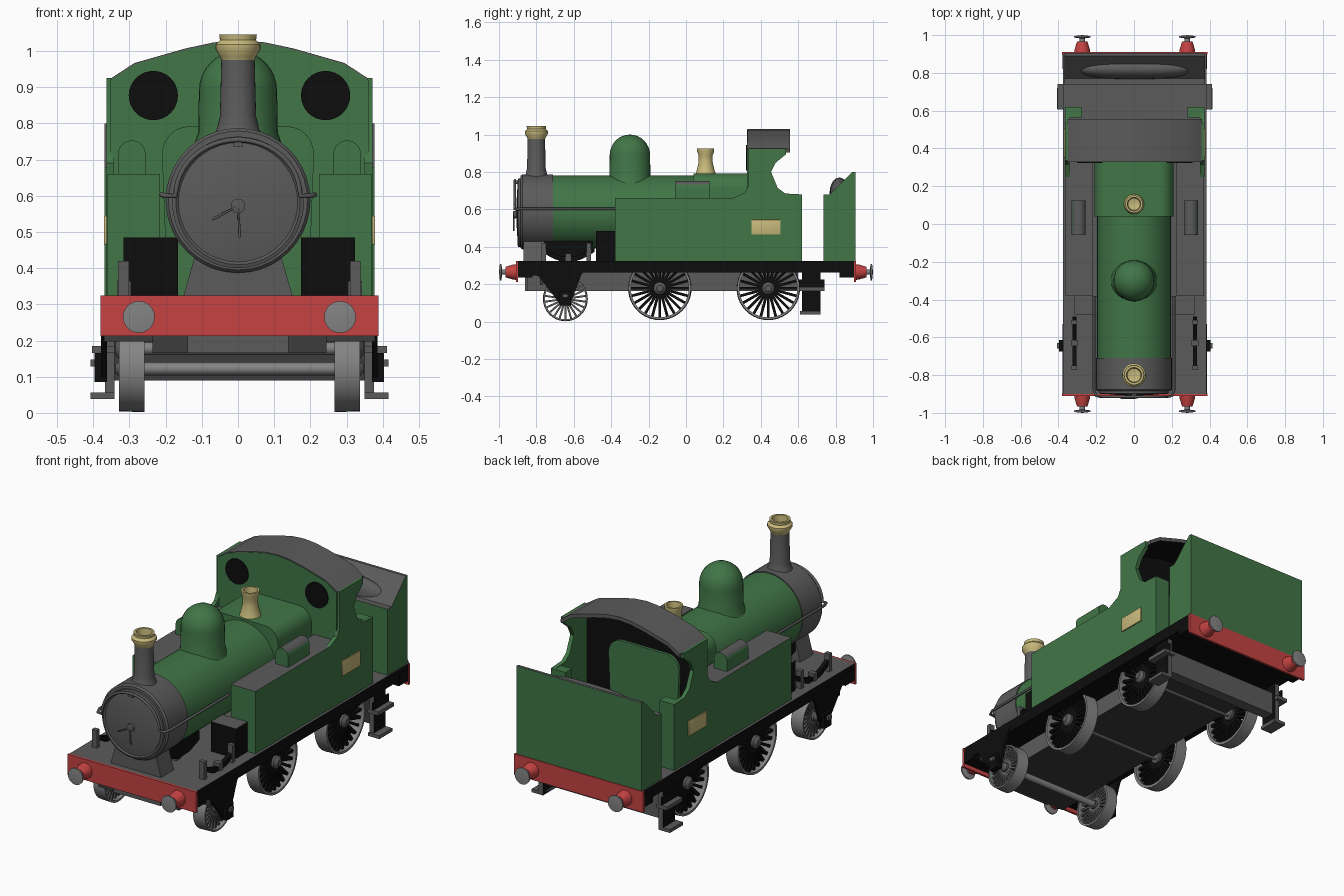
import bpy, bmesh, math
from mathutils import Vector, Matrix

if "Cube" in bpy.data.objects:
    bpy.data.objects.remove(bpy.data.objects["Cube"])

OX = 0.004  # slight sideways offset of the paired parts


def mat(name, rgb):
    m = bpy.data.materials.new(name)
    m.diffuse_color = (*rgb, 1)
    m.use_nodes = True
    m.node_tree.nodes["Principled BSDF"].inputs["Base Color"].default_value = m.diffuse_color
    return m


GREEN = mat("green paint", (0.052, 0.180, 0.062))
GREY = mat("grey metal", (0.105, 0.105, 0.105))
DARK = mat("dark grey", (0.045, 0.045, 0.045))
BLACK = mat("black", (0.004, 0.004, 0.004))
RED = mat("red paint", (0.56, 0.055, 0.055))
BRASS = mat("brass", (0.58, 0.49, 0.20))
STEEL = mat("light steel", (0.23, 0.23, 0.23))


def finish(name, bm, mats, rule=None):
    """Turn a bmesh into an object; rule(normal, centre) picks the colour."""
    bmesh.ops.recalc_face_normals(bm, faces=bm.faces[:])
    mats = mats if isinstance(mats, (list, tuple)) else [mats]
    for f in bm.faces:
        f.smooth = True
        if rule:
            f.material_index = int(rule(f.normal, f.calc_center_median()))
    me = bpy.data.meshes.new(name)
    bm.to_mesh(me)
    bm.free()
    for m in mats:
        me.materials.append(m)
    me.set_sharp_from_angle(angle=0.6)
    ob = bpy.data.objects.new(name, me)
    bpy.context.scene.collection.objects.link(ob)
    return ob


def prism(name, pts, axis, a, b, mats, rule=None, bevel=0):
    """Extrude a profile along x (points y,z), y (points x,z) or z (points x,y)."""
    place = {"x": lambda p, t: (t, p[0], p[1]), "y": lambda p, t: (p[0], t, p[1]),
             "z": lambda p, t: (p[0], p[1], t)}[axis]
    bm = bmesh.new()
    A = [bm.verts.new(place(p, a)) for p in pts]
    B = [bm.verts.new(place(p, b)) for p in pts]
    bm.faces.new(A)
    bm.faces.new(B)
    for i in range(len(pts)):
        j = (i + 1) % len(pts)
        bm.faces.new((A[i], A[j], B[j], B[i]))
    if bevel:
        bmesh.ops.bevel(bm, geom=bm.edges[:], offset=bevel, segments=2, profile=0.5, affect='EDGES')
    return finish(name, bm, mats, rule)


def box(name, x, y, z, mats, rule=None, bevel=0):
    return prism(name, [(x[0], y[0]), (x[1], y[0]), (x[1], y[1]), (x[0], y[1])], "z", *z, mats, rule, bevel)


def lathe(name, prof, centre, axis, mats, n=32, rule=None):
    """Spin (radius, height) points around an axis direction."""
    bm = bmesh.new()
    rings = []
    for r, h in prof:
        if r < 1e-5:
            rings.append([bm.verts.new((0, 0, h))])
        else:
            rings.append([bm.verts.new((r * math.cos(k * math.tau / n), r * math.sin(k * math.tau / n), h))
                          for k in range(n)])
    for P, Q in zip(rings, rings[1:]):
        for k in range(n):
            j = (k + 1) % n
            if len(P) == 1:
                bm.faces.new((P[0], Q[k], Q[j]))
            elif len(Q) == 1:
                bm.faces.new((P[k], P[j], Q[0]))
            else:
                bm.faces.new((P[k], P[j], Q[j], Q[k]))
    rot = Vector((0, 0, 1)).rotation_difference(Vector(axis)).to_matrix().to_4x4()
    bm.transform(Matrix.Translation(centre) @ rot)
    return finish(name, bm, mats, rule)


def tube(name, pts, r, m):
    cu = bpy.data.curves.new(name, 'CURVE')
    cu.dimensions = '3D'
    cu.bevel_depth, cu.bevel_resolution, cu.use_fill_caps = r, 2, True
    sp = cu.splines.new('POLY')
    sp.points.add(len(pts) - 1)
    for p, q in zip(sp.points, pts):
        p.co = (*q, 1)
    cu.materials.append(m)
    ob = bpy.data.objects.new(name, cu)
    bpy.context.scene.collection.objects.link(ob)


def top(n, c):
    return n.z < 0.5


def wheel(name, s, y, z, R, spoke_mat, n):
    x = OX + s * 0.298
    lathe(name + "_rim", [(R * .91, -.035), (R, -.035), (R * .98, .035), (R * .91, .035), (R * .91, -.035)],
          (x, y, z), (s, 0, 0), STEEL, 40)
    lathe(name + "_hub", [(0, -.03), (R * .2, -.03), (R * .2, .03), (R * .1, .045), (0, .045)],
          (x, y, z), (s, 0, 0), GREY, 16)
    bm = bmesh.new()
    for k in range(n):
        g = bmesh.ops.create_cube(bm, size=1)["verts"]
        bmesh.ops.transform(bm, verts=g, matrix=Matrix.Translation((x, y, z)) @ Matrix.Rotation(k * math.tau / n, 4, 'X')
                            @ Matrix.Translation((0, 0, R * .55)) @ Matrix.Diagonal((.035, R * .085, R * .76, 1)))
    finish(name + "_spokes", bm, spoke_mat)


# Footplate, beams and frame
box("footplate", (OX - .38, OX + .38), (-.9, .9), (.262, .325), [GREY, BLACK], top)
for s, e in ((-1, "front"), (1, "rear")):
    box(e + "_beam", (OX - .384, OX + .384), sorted((s * .898, s * .91)), (.213, .325), RED)
    box(e + "_beam_backing", (OX - .382, OX + .382), sorted((s * .82, s * .898)), (.235, .3), BLACK)
    for t in (-1, 1):
        c = (OX + t * .278, s * .905, .265)
        lathe(e + "_buffer_housing", [(0, 0), (.042, 0), (.04, .02), (.028, .06), (0, .06)], c, (0, s, 0), RED, 20)
        lathe(e + "_buffer_head", [(0, .055), (.014, .055), (.014, .078), (.044, .082), (.044, .09), (0, .095)],
              c, (0, s, 0), STEEL, 24)
box("frame", (OX - .24, OX + .24), (-.85, .6), (.165, .27), [GREY, DARK], lambda n, c: abs(n.x) < .5)
box("frame_front_panel", (-.14, .14), (-.86, -.85), (.165, .25), GREY)
box("front_cross_member", (OX - .375, OX + .375), (-.78, -.765), (.197, .27), DARK)
box("rear_cross_member", (OX - .36, OX + .36), (.64, .7), (.09, .215), [GREY, DARK], lambda n, c: n.y < -.5)

# Wheels and axles
for y, z, R, nm, m, n in ((-.645, .122, .12, "leading_wheel", GREY, 22), (-.14, .178, .17, "driving_wheel", BLACK, 24),
                          (.44, .178, .17, "trailing_wheel", BLACK, 24)):
    for s in (-1, 1):
        wheel(nm, s, y, z, R, m, n)
    tube(nm + "_axle", [(-.3, y, z), (.3, y, z)], .018, STEEL)

# Boiler, smokebox and firebox
ZC = .587
lathe("boiler", [(0, -.72), (.195, -.72), (.195, .05), (0, .05)], (0, 0, ZC), (0, 1, 0), GREEN, 40)
lathe("smokebox", [(0, -.885), (.192, -.885), (.2, -.875), (.2, -.71), (0, -.71)], (0, 0, ZC), (0, 1, 0), GREY, 40)
lathe("smokebox_door", [(.182, 0), (.182, .012), (.172, .016), (.165, .01), (.12, .018), (0, .024)],
      (0, -.885, ZC - .005), (0, -1, 0), GREY, 40)
lathe("door_boss", [(.02, 0), (.02, .015), (0, .018)], (0, -.908, ZC - .015), (0, -1, 0), GREY, 16)
tube("door_handle", [(-.07, -.922, .535), (0, -.922, .572), (.005, -.922, .485)], .004, GREY)
box("door_hinge", (-.012, .012), (-.915, -.88), (.735, .755), GREY)
prism("smokebox_saddle", [(-.15, .325), (.15, .325), (.12, .43), (-.12, .43)], "y", -.87, -.76, GREY)
prism("boiler_cradle", [(-.77, .43), (-.5, .43), (-.5, .38), (-.58, .35), (-.68, .345), (-.77, .38)],
      "x", -.12, .12, BLACK)
box("cradle_post", (-.1, .1), (-.67, -.63), (.325, .4), GREY)
fire = []
for cx, cz, a0 in ((.135, .715, 0), (-.135, .715, 90)):
    fire += [(cx + .075 * math.cos(math.radians(a0 + t)), cz + .077 * math.sin(math.radians(a0 + t)))
             for t in range(0, 91, 15)]
prism("firebox", fire + [(-.195, .325), (.195, .325)], "y", .04, .36, GREEN)

# Boiler fittings
arc = [(.108 * math.cos(t * math.pi / 16), .89 + .11 * math.sin(t * math.pi / 16)) for t in range(8)]
lathe("dome", [(.122, .74), (.11, .775)] + arc + [(0, 1.0)], (0, -.3, 0), (0, 0, 1), GREEN)
lathe("chimney", [(.075, .755), (.058, .785), (.05, .82), (.046, .98), (0, .98)], (0, -.8, 0), (0, 0, 1), GREY)
lathe("chimney_cap", [(.046, .975), (.05, .985), (.062, 1.005), (.062, 1.018), (.05, 1.03), (.052, 1.045),
                      (.04, 1.045), (.036, 1.0), (0, .99)], (0, -.8, 0), (0, 0, 1), BRASS)
lathe("safety_valve_cover", [(.058, .78), (.05, .8), (.038, .85), (.038, .89), (.046, .91), (.046, .925),
                             (.036, .925), (.032, .89), (0, .88)], (0, .105, 0), (0, 0, 1), BRASS, 24)
loop = [(.172 * math.cos(t * math.pi / 24), -.915, .6 + .155 * math.sin(t * math.pi / 24)) for t in range(25)]
tube("handrail", [(.212, -.38, .603), (.212, -.88, .603), (.2, -.91, .6)] + loop
     + [(-.2, -.91, .6), (-.212, -.88, .603), (-.212, -.38, .603)], .007, GREY)

# Paired body parts
side = [(.25, .325), (.62, .325), (.62, .68), (.53, .685), (.49, .715), (.455, .8), (.48, .85), (.535, .895),
        (.535, .925), (.335, .925), (.335, .73), (.315, .69), (.25, .66)]
for s in (-1, 1):
    def X(a, b):
        return sorted((OX + s * a, OX + s * b))
    box("side_tank", X(.22, .366), (-.38, .34), (.32, .66), [GREY, GREEN], top)
    hump = [(OX + s * .2975 + .038 * math.cos(t * math.pi / 12), .715 + .038 * math.sin(t * math.pi / 12))
            for t in range(13)]
    prism("tank_filler", hump + [(OX + s * .2975 - .038, .65), (OX + s * .2975 + .038, .65)], "y", -.058, .125,
          [GREY, GREEN], top)
    prism("cab_side", side, "x", *X(.346, .368), GREEN)
    box("cab_rear_flange", X(.28, .35), (.565, .62), (.325, .68), GREEN)
    box("side_plate", X(.366, .375), (.35, .505), (.465, .545), BRASS, bevel=.003)
    lathe("cab_window", [(0, 0), (.068, 0), (.068, .006), (0, .006)], (OX + s * .238, .328, .877),
          (0, -1, 0), BLACK)
    # Sandbox, leaf spring and axle guard
    box("sandbox", X(.17, .32), (-.48, -.38), (.325, .485), [GREY, BLACK], top)
    for y in (-.76, -.52):
        box("spring_hanger", X(.305, .335), (y - .012, y + .012), (.325, .42), GREY)
    sag = [(-.77 + .035 * k, .40 - .055 * math.sin(k * math.pi / 8)) for k in range(9)]
    prism("leaf_spring", sag + [(y, z - .028) for y, z in reversed(sag)], "x", *X(.308, .33), BLACK)
    box("spring_buckle", X(.3, .338), (-.645, -.615), (.31, .365), GREY)
    prism("axle_guard", [(-.9, .29), (-.9, .25), (-.79, .245), (-.67, .09), (-.62, .09), (-.56, .25), (-.53, .29)],
          "x", *X(.366, .382), BLACK)
    box("axle_box", X(.366, .4), (-.675, -.615), (.085, .165), BLACK)
    box("axle_cap", X(.4, .412), (-.66, -.63), (.128, .148), GREY)
    # Cab steps
    box("step_hanger", X(.345, .372), (.62, .72), (.04, .265), [BLACK, GREY], lambda n, c: abs(n.y) > .5)
    box("step_upper", X(.345, .408), (.605, .74), (.165, .185), GREY)
    box("step_lower", X(.345, .412), (.61, .72), (.038, .056), GREY)
    box("step_side", X(.372, .378), (.605, .74), (.17, .225), BLACK)

# Cab front, inner lining and roof
half = [(.356, .92), (.29, .963), (.15, 1.003), (.07, 1.02), (0, 1.026)]
arch = [(OX + x, z) for x, z in half] + [(OX - x, z) for x, z in half[-2::-1]]
prism("cab_front", arch + [(OX - .356, .325), (OX + .356, .325)], "y", .327, .345, [GREEN, BLACK],
      lambda n, c: n.y > .5)
prism("cab_roof", [(x, z + .004) for x, z in arch] + [(x * .99, z - .016) for x, z in reversed(arch)],
      "y", .33, .557, [GREY, BLACK], lambda n, c: n.z < -.3)

# Bunker with heaped coal
prism("bunker", [(.735, .325), (.905, .325), (.905, .8), (.89, .8), (.77, .68), (.735, .68)], "x",
      OX - .373, OX + .373, [GREY, GREEN], lambda n, c: n.z < .3)
bm = bmesh.new()
bmesh.ops.create_uvsphere(bm, u_segments=32, v_segments=16, radius=1)
for v in bm.verts:  # flatten into a long rounded heap
    x, y, z = v.co
    v.co = (OX + .3 * math.copysign(abs(x) ** .6, x), .82 + .052 * y, .69 + .08 * z)
finish("coal_heap", bm, GREY)
